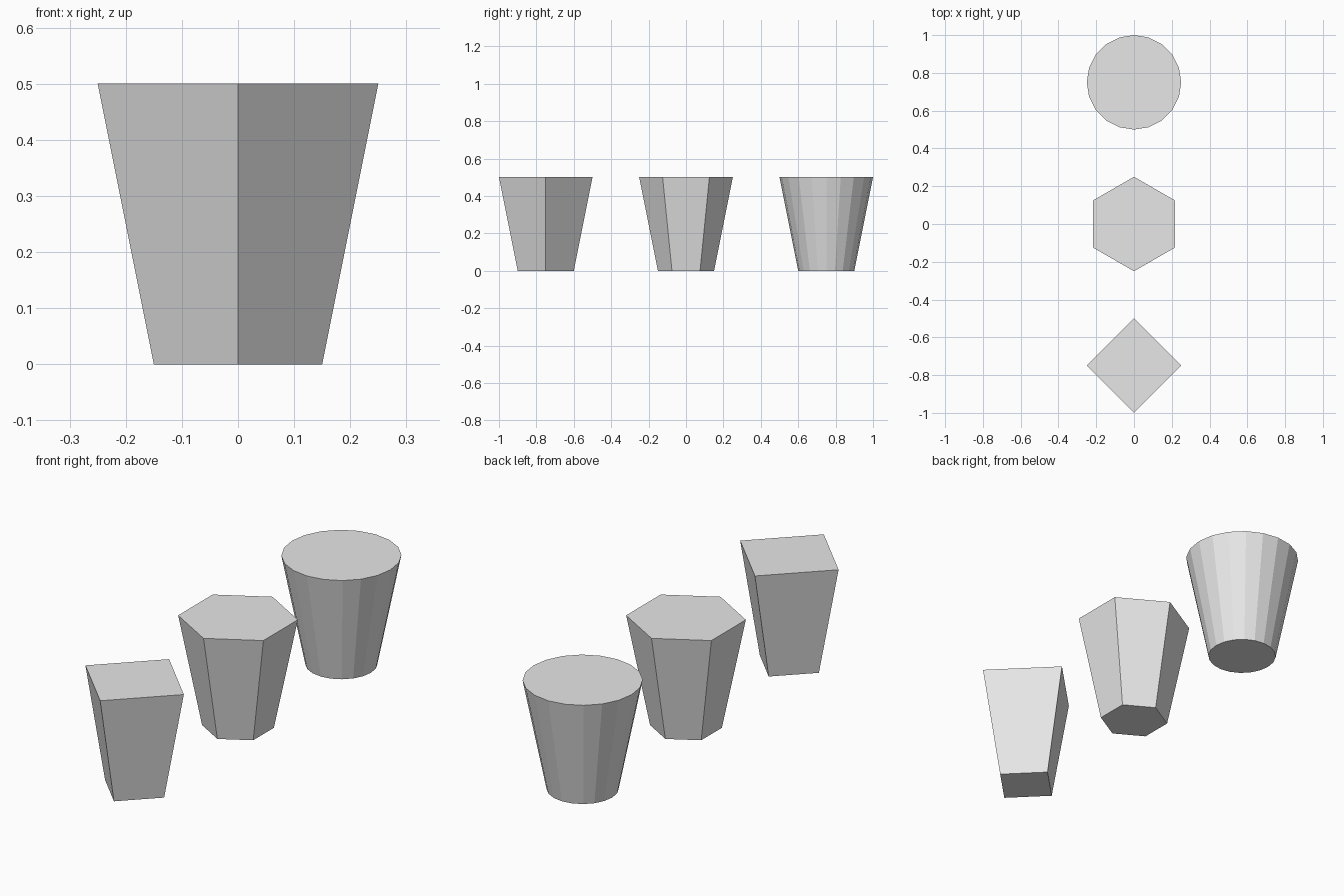
import bpy, bmesh, math

if "Cube" in bpy.data.objects:
    bpy.data.objects.remove(bpy.data.objects["Cube"])

grey = bpy.data.materials.new("light_grey")
grey.diffuse_color = (0.8, 0.8, 0.8, 1)
grey.use_nodes = True
grey.node_tree.nodes["Principled BSDF"].inputs["Base Color"].default_value = grey.diffuse_color


def tapered_prism(name, sides, y, bottom=0.15, top=0.25, height=0.5):
    """Capped, flat-faced frustum with one corner pointing along +y."""
    mesh = bpy.data.meshes.new(name)
    bm = bmesh.new()
    rings = []
    for radius, z in ((bottom, 0), (top, height)):
        angles = [math.pi / 2 + math.tau * i / sides for i in range(sides)]
        rings.append([bm.verts.new((radius * math.cos(a), radius * math.sin(a), z))
                      for a in angles])
    low, high = rings
    bm.faces.new(low[::-1])
    bm.faces.new(high)
    for i in range(sides):
        j = (i + 1) % sides
        bm.faces.new((low[i], low[j], high[j], high[i]))
    bm.to_mesh(mesh)
    bm.free()
    mesh.materials.append(grey)
    obj = bpy.data.objects.new(name, mesh)
    obj.location.y = y
    bpy.context.collection.objects.link(obj)


# Row of three tapered pots, front to back
tapered_prism("square_pot", 4, -0.75)
tapered_prism("hexagonal_pot", 6, 0)
tapered_prism("round_pot", 20, 0.75)
